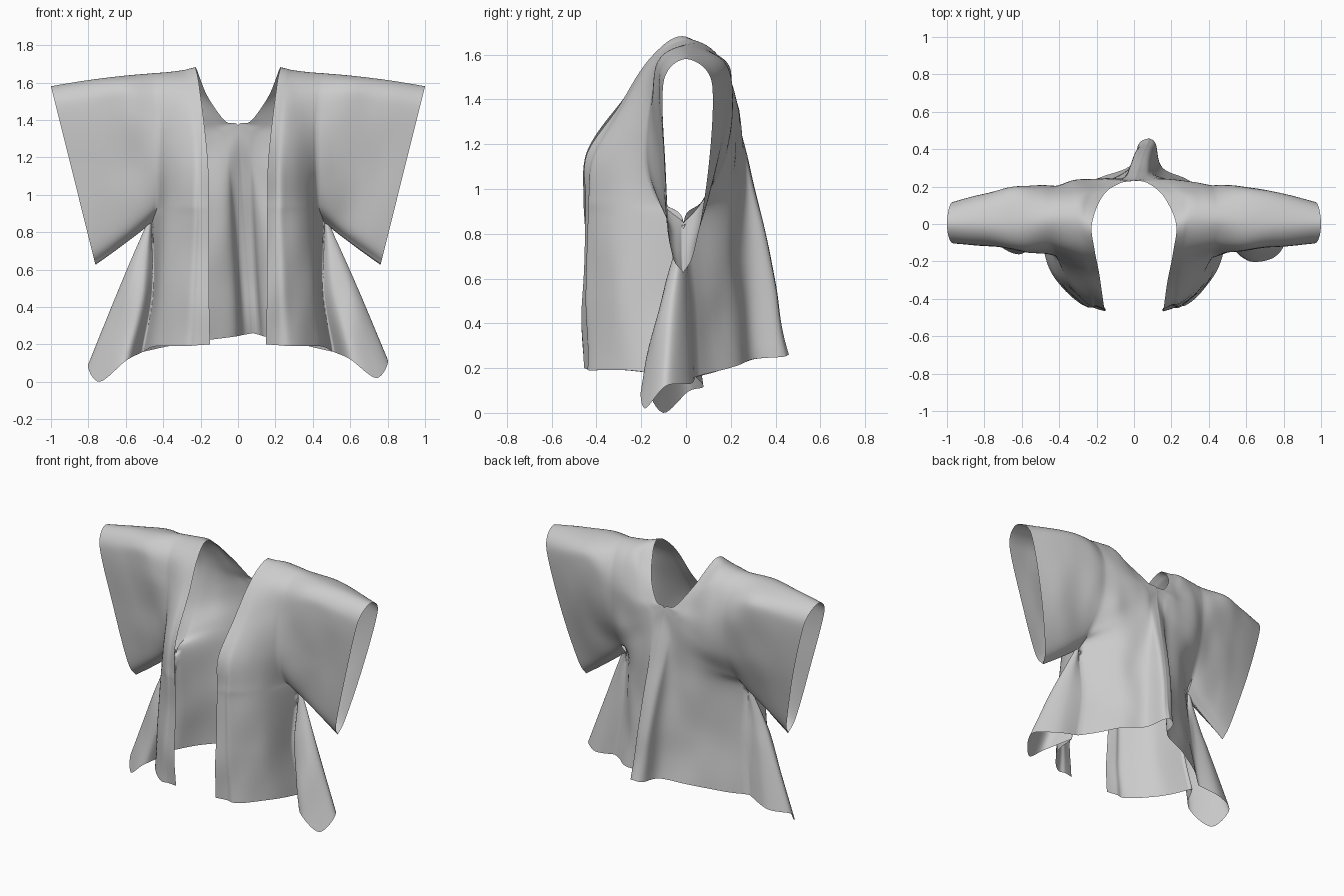
import bpy, bmesh
from mathutils import Vector, noise


def spline(pts, n, start=0):
    """Smooth curve through points, n samples per span, from point index start."""
    p = [Vector(q) for q in pts]
    p = [2 * p[0] - p[1]] + p + [2 * p[-1] - p[-2]]
    out = []
    for i in range(1 + start, len(p) - 2):
        a, b, c, d = p[i - 1:i + 3]
        for k in range(n):
            t = k / n
            out.append(b + 0.5 * t * (c - a + t * (2*a - 5*b + 4*c - d + t * (3*(b - c) + d - a))))
    return out + [p[-2].copy()]


def patch(bm, columns, side, n=8, start=0):
    """Cloth sheet through columns of control points."""
    cols = [spline(c, n, start) for c in columns]
    rows = [spline(r, n) for r in zip(*cols)]
    grid = []
    for r in rows:
        line = []
        for q in r:
            line.append(bm.verts.new((side * max(q.x, 0), q.y, q.z)))
        grid.append(line)
    for r0, r1 in zip(grid, grid[1:]):
        for i in range(len(r0) - 1):
            bm.faces.new((r0[i], r0[i + 1], r1[i + 1], r1[i]))


# Front panel columns, shoulder to hem, from the open edge outward
front = [
    [(.225, 0, 1.69), (.21, -.14, 1.61), (.18, -.30, 1.38), (.16, -.445, 1.17),
     (.157, -.455, .97), (.155, -.455, .86), (.155, -.46, .5), (.15, -.46, .21)],
    [(.30, .02, 1.675), (.28, -.13, 1.60), (.26, -.27, 1.38), (.25, -.40, 1.15),
     (.25, -.425, .97), (.25, -.425, .86), (.27, -.43, .5), (.29, -.425, .2)],
    [(.38, .02, 1.665), (.36, -.12, 1.59), (.35, -.20, 1.40), (.355, -.28, 1.15),
     (.37, -.29, .97), (.385, -.28, .86), (.41, -.29, .5), (.44, -.26, .2)],
    [(.45, .02, 1.66), (.44, -.11, 1.58), (.42, -.16, 1.40), (.42, -.18, 1.15),
     (.43, -.11, .96), (.46, -.01, .86), (.455, -.04, .5), (.51, -.02, .17)],
]
# Back columns: neckline and centre fold first, then outward
back = [
    [(.165, .15, 1.54), (.07, .22, 1.405), (0, .235, 1.38), (0, .255, 1.24),
     (0, .345, .86), (0, .41, .5), (0, .46, .27)],
    [(.28, .155, 1.59), (.21, .225, 1.40), (.12, .24, 1.30), (.10, .245, 1.12),
     (.09, .26, .86), (.085, .285, .5), (.09, .30, .25)],
    [(.36, .145, 1.59), (.33, .225, 1.40), (.30, .23, 1.20), (.28, .205, 1.05),
     (.27, .18, .86), (.26, .19, .5), (.28, .22, .22)],
    [(.44, .14, 1.58), (.42, .205, 1.40), (.42, .175, 1.15), (.44, .08, .96),
     (.46, -.01, .86), (.46, .03, .5), (.51, .04, .17)],
]
body = [f[::-1] + b for f, b in zip(front, back)]

# Extra column that rounds the crest of the centre back fold
crest = [(Vector(a) + Vector(b)) / 2 for a, b in zip(body[0], body[1])]
for i, lift in ((11, .004), (12, .03), (13, .045), (14, .05)):
    crest[i].y += lift
body.insert(1, crest)


def sleeve_section(tx, tz, bx, bz, wf, wb):
    """Teardrop loop hanging from the shoulder line to the sleeve bottom."""
    ts = (0, .06, .2, .56, .9, 1)

    def half(w, ys):
        return [(tx + (bx - tx) * t, w * y, tz + (bz - tz) * t) for t, y in zip(ts, ys)]
    f = half(-wf, (0, .8, 1, .85, .62, .12))
    b = half(wb, (0, .8, 1, .8, .3, 0))
    b[-1] = f[-1]
    return f[::-1] + b[1:]


sleeve = [body[-1][2:13],
          sleeve_section(.62, 1.645, .55, .79, .14, .20),
          sleeve_section(.82, 1.62, .65, .715, .12, .165),
          sleeve_section(1.0, 1.59, .762, .635, .105, .12)]

# Flared side fold below the armpit; first point of each column only sets the slope
pit = (.46, -.01, .86)
flare = [
    [(.43, -.11, .96), pit, (.455, -.04, .5), (.51, -.02, .17)],
    [(.44, -.01, .98), (.47, -.02, .855), (.51, -.11, .5), (.60, -.19, .13)],
    [(.44, -.01, .98), (.48, -.02, .85), (.60, -.11, .5), (.74, -.18, .03)],
    [(.44, -.01, .98), (.49, -.01, .85), (.645, -.06, .5), (.80, -.09, .13)],
    [(.44, -.01, .98), (.47, 0, .855), (.58, 0, .5), (.67, .02, .14)],
    [(.44, .08, .96), pit, (.46, .03, .5), (.51, .04, .17)],
]

bm = bmesh.new()
for side in (1, -1):
    patch(bm, body, side)
    patch(bm, sleeve, side)
    patch(bm, flare, side, start=1)
bmesh.ops.remove_doubles(bm, verts=bm.verts, dist=.003)

# Asymmetric drape: back fold leans to +x, the -x side fold hangs further back
for v in bm.verts:
    x, y, z = v.co
    w = max(0, 1 - abs(x) / .4) * min(1, max(0, y / .2)) * min(1, max(0, (1.38 - z) / 1.1))
    v.co.x += .08 * w
    if x < -.5 and z < .84 and abs(x) < .81 - (z - .1) * .44 + .02:
        k = (abs(x) - .5) / .3 * min(1, (.84 - z) / .3)
        v.co.y += .10 * k
        v.co.z -= .025 * k
    # soft cloth wrinkles, fading toward the cuffs
    fade = max(0, min(1, (.95 - abs(x)) / .4)) * min(1, max(0, abs(y) / .1))
    v.co.y += .016 * fade * noise.noise(Vector((x * 6, y * 4, z * 3.5)))
low = min(v.co.z for v in bm.verts)
for v in bm.verts:
    v.co.z -= low
bmesh.ops.recalc_face_normals(bm, faces=bm.faces)

mesh = bpy.data.meshes.new("open_robe")
bm.to_mesh(mesh)
bm.free()
robe = bpy.data.objects.new("open_robe", mesh)
bpy.context.collection.objects.link(robe)
for p in mesh.polygons:
    p.use_smooth = True
